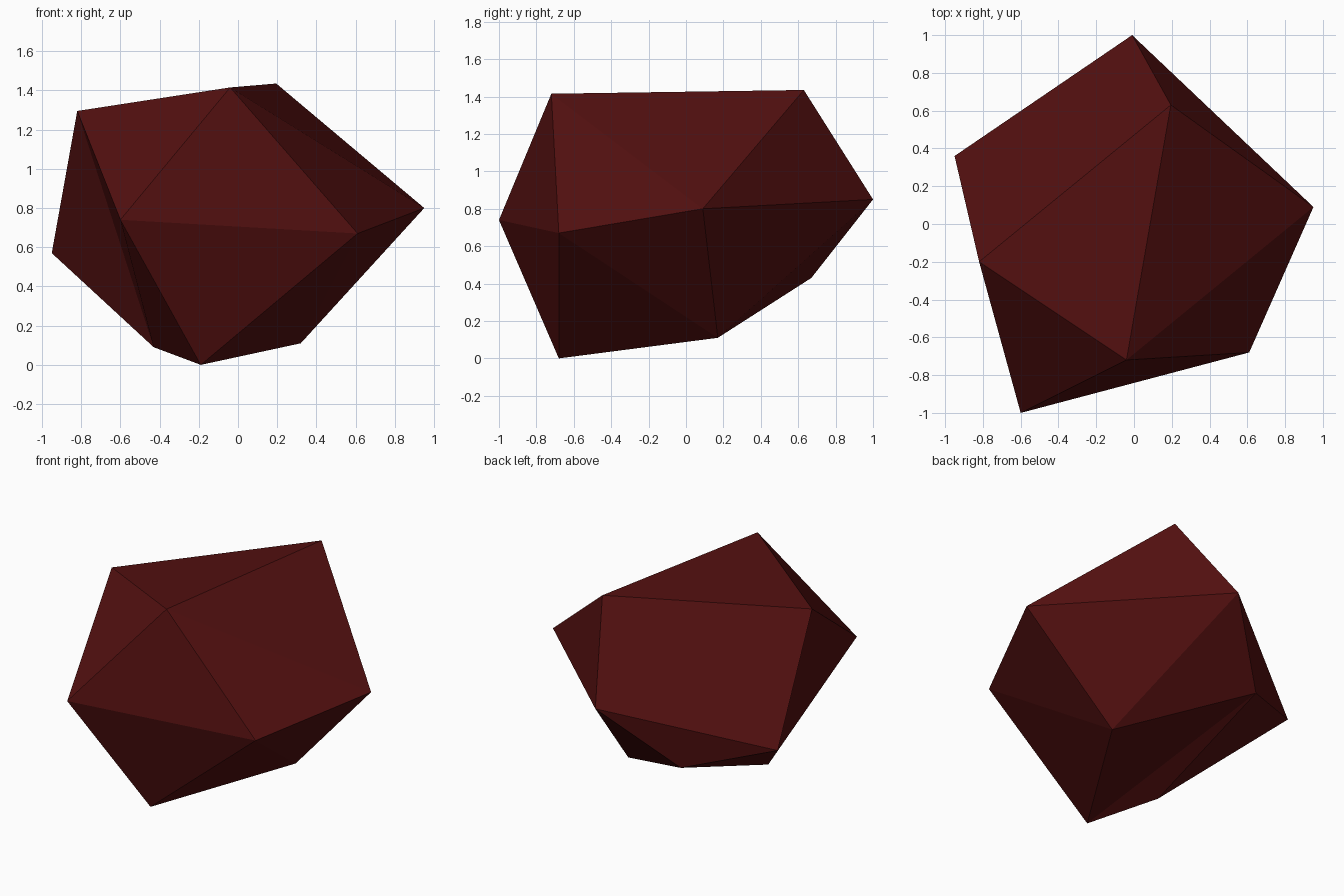
import bpy, bmesh

if "Cube" in bpy.data.objects:
    bpy.data.objects.remove(bpy.data.objects["Cube"])

# Corners of a lopsided twenty-sided stone
CORNERS = {
    "A": (-0.01, 1.00, 0.85), "B": (0.95, 0.09, 0.80), "C": (0.61, -0.68, 0.67),
    "D": (-0.60, -1.00, 0.74), "E": (-0.82, -0.20, 1.295), "F": (-0.95, 0.36, 0.57),
    "G": (0.195, 0.63, 1.435), "H": (-0.04, -0.72, 1.415), "I": (0.32, 0.17, 0.11),
    "J": (-0.19, -0.68, 0.0), "K": (-0.43, -0.28, 0.09), "L": (-0.43, 0.67, 0.43),
}
# Triangles: crown, front, sides, underside
FACES = ("GEH GHB GBA GAF GFE HED HDC HCB "
         "EDK EKF DCJ DJK CBI CIJ BAI "
         "AIL AFL FLK KLJ IJL").split()

# Stone body
bm = bmesh.new()
verts = {name: bm.verts.new(co) for name, co in CORNERS.items()}
for face in FACES:
    bm.faces.new([verts[c] for c in face])
bmesh.ops.recalc_face_normals(bm, faces=bm.faces[:])
mesh = bpy.data.meshes.new("stone")
bm.to_mesh(mesh)
bm.free()

# Dark red colour
red = bpy.data.materials.new("dark_red")
red.diffuse_color = (0.085, 0.005, 0.005, 1.0)
red.use_nodes = True
red.node_tree.nodes["Principled BSDF"].inputs["Base Color"].default_value = red.diffuse_color
mesh.materials.append(red)

stone = bpy.data.objects.new("stone", mesh)
bpy.context.collection.objects.link(stone)
